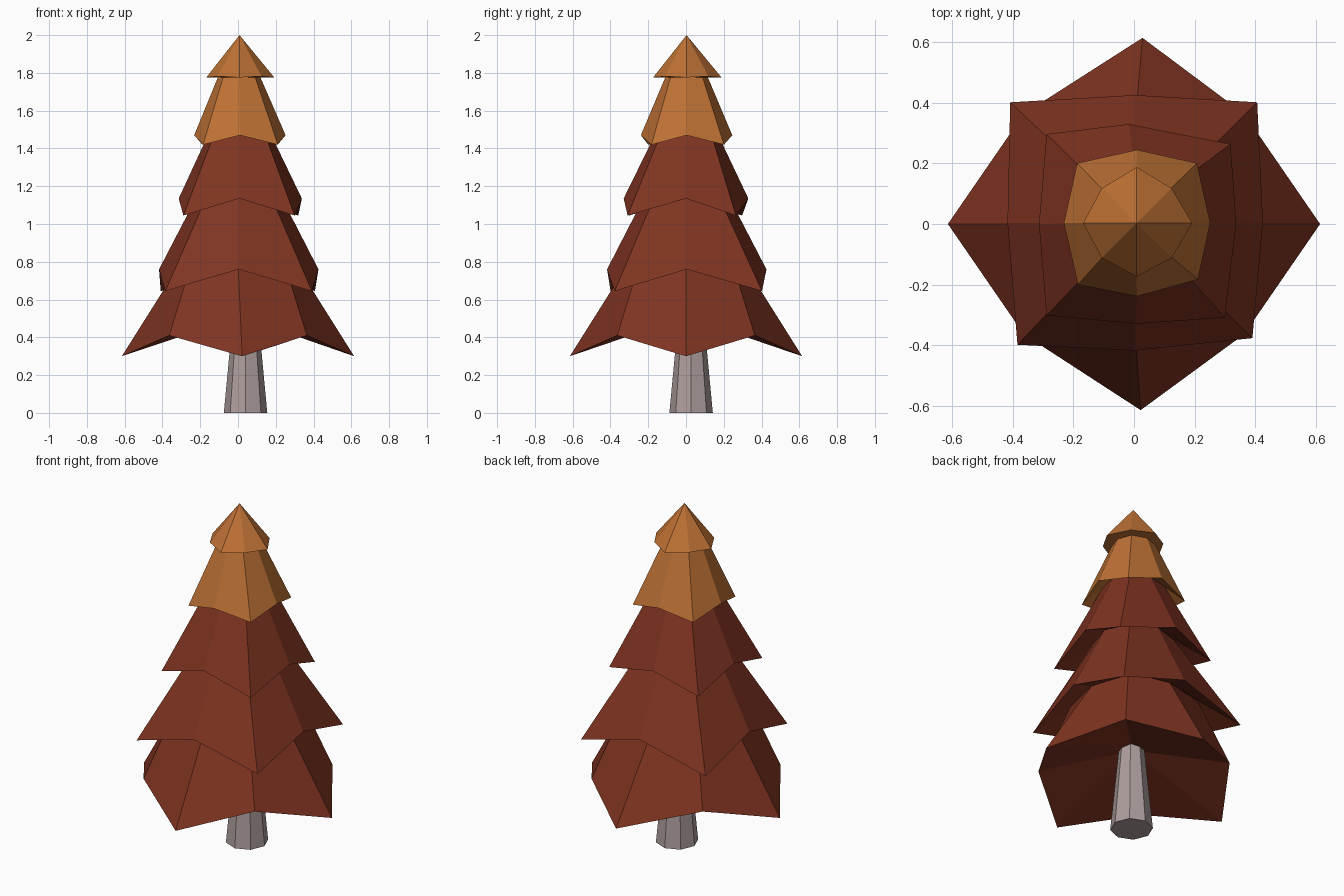
import bpy, bmesh
from math import sin, cos, pi

if "Cube" in bpy.data.objects:
    bpy.data.objects.remove(bpy.data.objects["Cube"])


def material(name, rgb):
    m = bpy.data.materials.new(name)
    m.diffuse_color = (*rgb, 1)
    m.use_nodes = True
    m.node_tree.nodes["Principled BSDF"].inputs["Base Color"].default_value = m.diffuse_color
    return m


red = material("russet foliage", (0.215, 0.034, 0.0155))
orange = material("orange foliage", (0.515, 0.165, 0.035))
bark = material("grey bark", (0.415, 0.337, 0.335))


def ring(bm, axis, diag, centre=(0, 0), nudge={}):
    """Eight points alternating between axis and diagonal (radius, height)."""
    points = []
    for i in range(8):
        r, z = diag if i % 2 else axis
        dx, dy = nudge.get(i, (0, 0))
        a = i * pi / 4
        points.append(bm.verts.new((centre[0] + r * cos(a) + dx,
                                    centre[1] + r * sin(a) + dy, z)))
    return points


def stack(name, mats, bottom, rings, top, split=99):
    """Skin a stack of rings closed by end points; bands from split up use the second material."""
    bm = bmesh.new()
    loops = [ring(bm, *r) for r in rings]
    first, last = bm.verts.new(bottom), bm.verts.new(top)
    for i in range(8):
        j = (i + 1) % 8
        bm.faces.new((loops[0][j], loops[0][i], first))
        bm.faces.new((loops[-1][i], loops[-1][j], last)).material_index = int(len(rings) > split)
        for k, (a, b) in enumerate(zip(loops, loops[1:])):
            bm.faces.new((a[i], a[j], b[j], b[i])).material_index = int(k >= split)
    bmesh.ops.recalc_face_normals(bm, faces=bm.faces)
    mesh = bpy.data.meshes.new(name)
    bm.to_mesh(mesh)
    bm.free()
    for m in mats:
        mesh.materials.append(m)
    bpy.context.collection.objects.link(bpy.data.objects.new(name, mesh))


# Tapered trunk, slightly off centre
off = (0.04, 0.027)
stack("trunk", [bark], (*off, 0),
      [((0.115, 0), (0.115, 0), off), ((0.066, 0.52), (0.066, 0.52), off)], (*off, 0.52))

# Foliage: each pointed hem tucks in to the neck of the layer below; orange from the fourth hem up
stack("foliage", [red, orange], (0.01, 0, 0.51), [
    ((0.615, 0.30), (0.515, 0.41), (0, 0), {2: (0.028, 0), 6: (0.022, 0)}),
    ((0.30, 0.80), (0.345, 0.80), (0, 0)),
    ((0.422, 0.76), (0.57, 0.645), (0.004, 0.004),
     {1: (0, -0.005), 3: (-0.01, -0.005), 5: (0.014, 0), 7: (-0.016, 0.022)}),
    ((0.205, 1.18), (0.22, 1.18), (0.005, 0.003)),
    ((0.33, 1.135), (0.42, 1.045), (0.008, 0),
     {1: (0.014, -0.033), 2: (-0.025, 0), 4: (0.008, 0), 5: (0, -0.005), 7: (-0.005, -0.012)}),
    ((0.142, 1.525), (0.165, 1.525), (0.008, 0.003)),
    ((0.242, 1.47), (0.28, 1.42), (0.01, 0.003), {5: (0.003, -0.005), 7: (0.003, 0.012)}),
    ((0.112, 1.778), (0.12, 1.776), (0.006, 0.003)),
    ((0.177, 1.776), (0.163, 1.782), (0.009, 0.003), {0: (0.006, 0), 2: (0, 0.008)}),
], (0.008, 0.003, 2.0), split=5)
